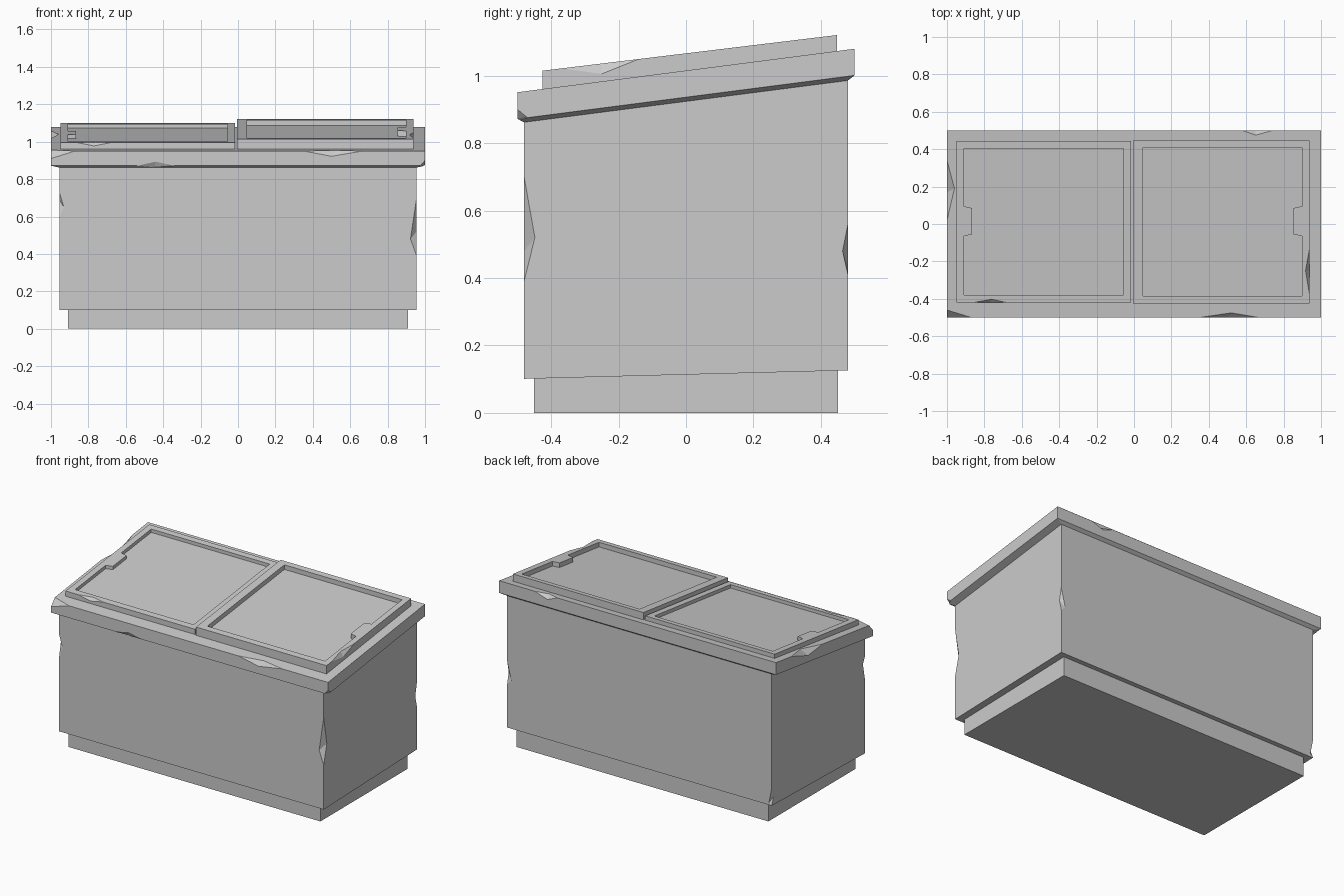
import bpy, bmesh
from mathutils import Vector

if "Cube" in bpy.data.objects:
    bpy.data.objects.remove(bpy.data.objects["Cube"])


def finish(name, bm):
    bmesh.ops.recalc_face_normals(bm, faces=bm.faces)
    me = bpy.data.meshes.new(name)
    bm.to_mesh(me)
    bm.free()
    ob = bpy.data.objects.new(name, me)
    bpy.context.collection.objects.link(ob)
    return ob


def loft(name, layers):
    """Stack of outlines; each layer is (outline, z at y=0, slope along y)."""
    bm = bmesh.new()
    rings = [[bm.verts.new((x, y, z + s * y)) for x, y in pts] for pts, z, s in layers]
    n = len(rings[0])
    for lo, hi in zip(rings, rings[1:]):
        for i in range(n):
            j = (i + 1) % n
            bm.faces.new((lo[i], lo[j], hi[j], hi[i]))
    bm.faces.new(rings[0][::-1])
    bm.faces.new(rings[-1])
    return finish(name, bm)


def rect(x0, x1, y0, y1):
    return [(x0, y0), (x1, y0), (x1, y1), (x0, y1)]


def cut(ob, cutter):
    cutter.hide_render = True
    mod = ob.modifiers.new("cut", 'BOOLEAN')
    mod.operation = 'DIFFERENCE'
    mod.solver = 'EXACT'
    mod.object = cutter
    bpy.context.view_layer.objects.active = ob
    bpy.ops.object.modifier_apply(modifier=mod.name)
    bpy.data.objects.remove(cutter, do_unlink=True)


def chip(ob, points, out):
    """Remove a small wedge: hull of the points, swept outwards."""
    bm = bmesh.new()
    off = Vector(out) * 0.05
    for p in points:
        bm.verts.new(p)
        bm.verts.new(Vector(p) + off)
    res = bmesh.ops.convex_hull(bm, input=bm.verts)
    loose = {g for g in res["geom_interior"] + res["geom_unused"]
             if isinstance(g, bmesh.types.BMVert)}
    bmesh.ops.delete(bm, geom=list(loose), context='VERTS')
    cut(ob, finish("chip_cutter", bm))


SL = 0.129   # slope of the rim
LS = 0.121   # slope of the lids
BODY = rect(-0.955, 0.955, -0.48, 0.48)
RIM = rect(-1, 1, -0.5, 0.5)


def top(y):
    return 1.015 + SL * y


def low(y):
    return 0.936 + SL * y


# Plinth and body
loft("plinth", [(rect(-0.91, 0.91, -0.45, 0.45), 0, 0),
                (rect(-0.91, 0.91, -0.45, 0.45), 0.14, 0)])
body = loft("body", [(BODY, 0.1135, 0.026), (BODY, 0.96, SL)])

# Chips on the vertical body corners: sign x, sign y, z low, z high, z deep, x depth, y depth
for sx, sy, z0, z1, zm, dx, dy in [(1, -1, 0.39, 0.70, 0.50, 0.033, 0.032),
                                   (-1, -1, 0.59, 0.73, 0.67, 0.024, 0.02),
                                   (1, 1, 0.41, 0.56, 0.46, 0.03, 0.016),
                                   (-1, 1, 0.13, 0.24, 0.16, 0.02, 0.02)]:
    x, y = sx * 0.955, sy * 0.48
    chip(body, [(x, y, z0), (x, y, z1), (x - sx * dx, y, zm - 0.02),
                (x, y - sy * dy, zm + 0.02)], (sx, sy, 0))

# Sloping rim with a bevelled underside
rim = loft("rim", [(BODY, 0.9235, SL), (RIM, 0.936, SL), (RIM, 1.015, SL)])

# Chips on the rim edges and corners
f, b = -0.5, 0.5
chip(rim, [(0.35, f, top(f)), (0.67, f, top(f)), (0.52, -0.475, top(-0.475)),
           (0.50, f, 0.922)], (0, -1, 1))
chip(rim, [(-0.54, f, low(f)), (-0.34, f, low(f)), (-0.44, f, 0.893),
           (-0.45, -0.483, low(-0.483) - 0.01)], (0, -1, -1))
chip(rim, [(0.58, b, top(b)), (0.74, b, top(b)), (0.65, 0.475, top(0.475)),
           (0.65, b, 1.05)], (0, 1, 1))
chip(rim, [(-1, 0.02, top(0.02)), (-1, 0.34, top(0.34)), (-0.96, 0.19, top(0.19)),
           (-1, 0.17, 1.0)], (-1, 0, 1))
chip(rim, [(-1, f, top(f)), (-0.87, f, top(f)), (-1, -0.46, top(-0.46)),
           (-1, f, 0.91)], (-1, -1, 1))
chip(rim, [(1, f, low(f)), (0.975, f, low(f)), (1, -0.47, low(-0.47)),
           (1, f, 0.90)], (1, -1, -1))


# Two lids, each with a recessed panel and a finger tab at the outer side
def lid(name, outer, inner, tab, z, depth):
    x0, x1, y0, y1 = inner
    ob = loft(name, [(rect(*outer), 0.99, SL), (rect(*outer), z, LS)])
    if tab < 0:
        pts = [(x0, y0), (x1, y0), (x1, y1), (x0, y1), (x0, 0.095),
               (x0 + 0.045, 0.085), (x0 + 0.045, -0.055), (x0, -0.065)]
    else:
        pts = [(x0, y0), (x1, y0), (x1, -0.065), (x1 - 0.045, -0.055),
               (x1 - 0.045, 0.085), (x1, 0.095), (x1, y1), (x0, y1)]
    cut(ob, loft("recess_cutter", [(pts, z - depth, LS), (pts, z + 0.1, LS)]))
    return ob


left = lid("left_lid", (-0.95, -0.015, -0.42, 0.443), (-0.91, -0.055, -0.38, 0.405),
           -1, 1.046, 0.022)
right = lid("right_lid", (-0.005, 0.937, -0.425, 0.447), (0.048, 0.898, -0.385, 0.41),
            1, 1.066, 0.03)

# Chips on the lids
zl = 1.046 - LS * 0.42
chip(left, [(-0.86, -0.42, zl), (-0.68, -0.42, zl), (-0.76, -0.402, zl + 0.002),
            (-0.77, -0.42, zl - 0.018)], (0, -1, 1))
chip(right, [(0.937, -0.37, 1.066 - LS * 0.37), (0.937, -0.14, 1.066 - LS * 0.14),
             (0.917, -0.25, 1.066 - LS * 0.25), (0.937, -0.25, 1.005)], (1, 0, 1))
